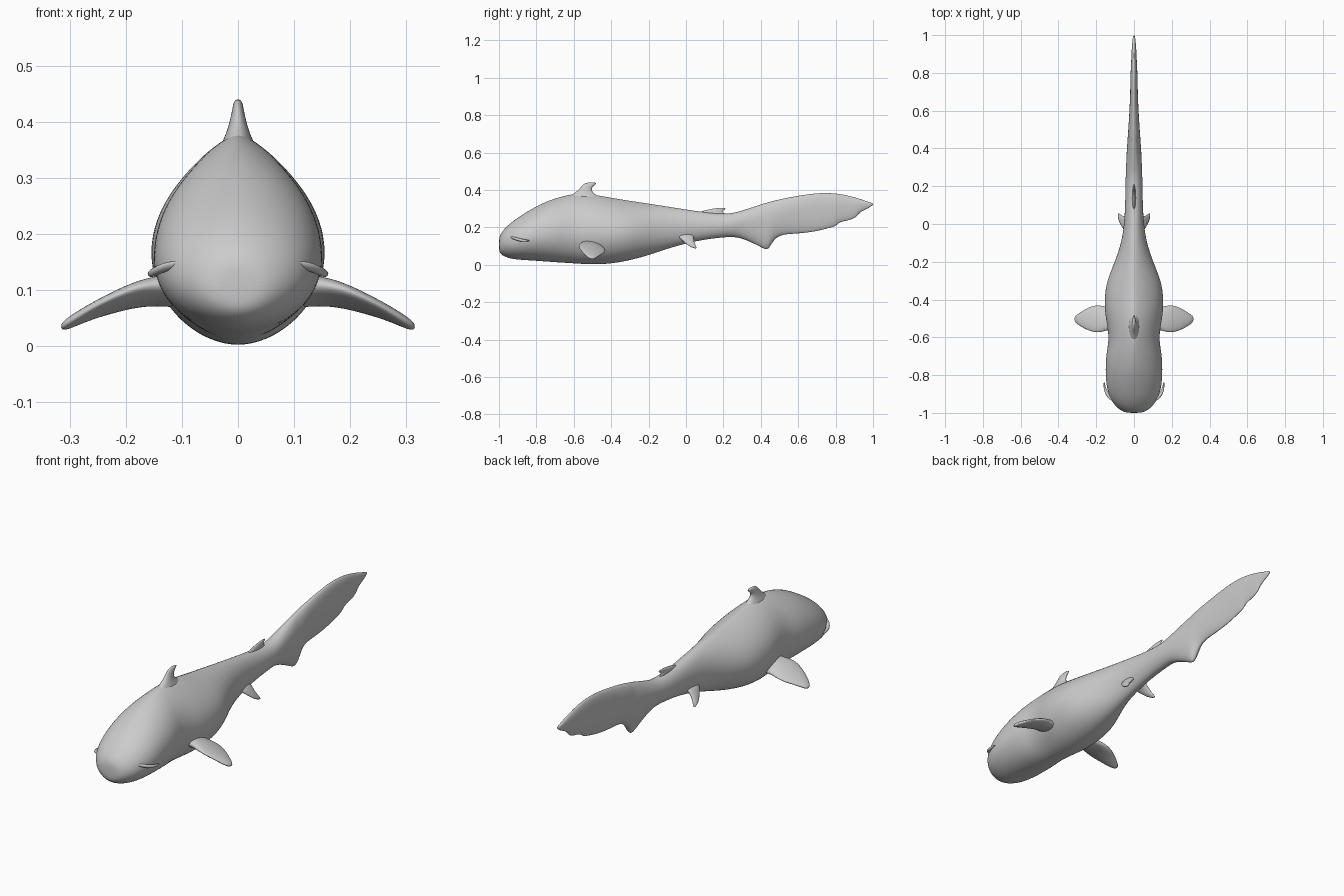
import bpy, bmesh, math
from mathutils import Vector


def loft(name, rings, level):
    """Skin closed rings of points, cap the ends and smooth the result."""
    bm = bmesh.new()
    loops = [[bm.verts.new(p) for p in r] for r in rings]
    n = len(loops[0])
    for a, b in zip(loops, loops[1:]):
        for i in range(n):
            j = (i + 1) % n
            bm.faces.new((a[i], a[j], b[j], b[i]))
    bm.faces.new(loops[0][::-1])
    bm.faces.new(loops[-1])
    bmesh.ops.recalc_face_normals(bm, faces=bm.faces)
    me = bpy.data.meshes.new(name)
    bm.to_mesh(me)
    bm.free()
    me.polygons.foreach_set("use_smooth", [True] * len(me.polygons))
    ob = bpy.data.objects.new(name, me)
    bpy.context.collection.objects.link(ob)
    sub = ob.modifiers.new("smooth", 'SUBSURF')
    sub.levels = sub.render_levels = level
    return ob


def spow(v, p):
    return math.copysign(abs(v) ** p, v)


def body_ring(y, top, bot, w, mid, p, n=28):
    """Cross-section: widest at a fraction of the height, narrow above."""
    zm = bot + (top - bot) * mid
    pts = []
    for i in range(n):
        t = 2 * math.pi * i / n
        s, c = math.sin(t), math.cos(t)
        q = p if s > 0 else 1.05
        pts.append((w * spow(c, q), y, zm + s * ((top - zm) if s > 0 else (zm - bot))))
    return pts


def fin(name, stations, n=14):
    """Stations: leading point, trailing point, half thickness."""
    rings = []
    span = (Vector(stations[-1][0]) + Vector(stations[-1][1])
            - Vector(stations[0][0]) - Vector(stations[0][1])).normalized()
    for lead, trail, th in stations:
        a, b = Vector(lead), Vector(trail)
        mid, half = (a + b) / 2, (b - a) / 2
        side = half.cross(span).normalized() * th
        rings.append([mid + half * math.cos(2 * math.pi * i / n) * 1.03
                      + side * math.sin(2 * math.pi * i / n) for i in range(n)])
    return loft(name, rings, 2)


def flip(stations):
    m = lambda p: (-p[0], p[1], p[2])
    return [(m(a), m(b), t) for a, b, t in stations]


# Head and trunk: y, top, bottom, half width, widest height, upper pinch
trunk = [
    (-1.0, .135, .08, .03, .5, 1), (-.993, .165, .058, .062, .48, 1),
    (-.965, .2, .04, .1, .5, 1), (-.92, .24, .028, .13, .48, 1.05),
    (-.85, .285, .024, .149, .46, 1.1), (-.77, .33, .018, .152, .46, 1.2),
    (-.69, .36, .012, .149, .46, 1.35), (-.62, .378, .008, .134, .46, 1.5),
    (-.55, .382, .003, .14, .46, 1.6), (-.47, .373, 0, .156, .46, 1.6),
    (-.38, .356, .008, .157, .46, 1.6), (-.3, .343, .023, .145, .46, 1.6),
    (-.2, .328, .05, .102, .47, 1.4), (-.1, .312, .085, .067, .5, 1.2),
    (0, .296, .114, .052, .5, 1), (.1, .281, .135, .047, .5, 1),
    (.2, .272, .147, .045, .5, 1), (.26, .278, .149, .044, .55, 1)]
# Tail blade continues the trunk: y, top, bottom, half width
tail = [(.3, .29, .14, .042), (.36, .31, .115, .04), (.41, .327, .088, .037),
        (.435, .333, .077, .035), (.455, .339, .105, .034), (.49, .348, .163, .031),
        (.6, .37, .165, .024), (.7, .384, .178, .02), (.77, .384, .198, .019),
        (.8, .381, .205, .018), (.82, .379, .228, .017), (.86, .372, .235, .015),
        (.91, .358, .25, .013), (.925, .354, .28, .012), (.965, .34, .297, .009),
        (.99, .331, .312, .006), (1.0, .327, .32, .003)]
rings = [body_ring(*s) for s in trunk]
rings += [body_ring(*s, .6, 1) for s in tail]
loft("body_and_tail", rings, 2)

# Fins on the back
fin("front_dorsal_fin", [((0, y0, z), (0, y1, z), t) for z, y0, y1, t in [
    (.34, -.65, -.43, .04), (.37, -.62, -.475, .026), (.39, -.585, -.503, .018),
    (.41, -.566, -.506, .013), (.425, -.555, -.49, .01), (.435, -.54, -.478, .008),
    (.44, -.525, -.485, .004)]])
fin("rear_dorsal_fin", [((0, y0, z), (0, y1, z), t) for z, y0, y1, t in [
    (.25, .02, .24, .012), (.275, .06, .205, .01), (.287, .085, .19, .008),
    (.297, .125, .212, .006), (.304, .17, .214, .003)]])

# Paired side fins
pectoral = [((.08, -.56, .115), (.08, -.44, .085), .035),
            ((.14, -.56, .113), (.14, -.44, .085), .025),
            ((.18, -.575, .106), (.18, -.43, .08), .02),
            ((.22, -.572, .09), (.22, -.432, .068), .016),
            ((.26, -.555, .07), (.26, -.452, .056), .013),
            ((.295, -.535, .048), (.295, -.475, .042), .011),
            ((.316, -.515, .034), (.316, -.49, .032), .007)]
pelvic = [((.025, -.055, .165), (.025, .045, .165), .016),
          ((.05, -.035, .145), (.05, .04, .14), .012),
          ((.066, -.01, .122), (.066, .045, .115), .01),
          ((.078, .01, .105), (.076, .054, .098), .007),
          ((.086, .04, .09), (.084, .058, .086), .004)]
# Lip fold at each corner of the mouth
lip = [((.095, -.945, .152), (.1, -.935, .14), .005),
       ((.122, -.93, .152), (.125, -.918, .135), .009),
       ((.143, -.905, .145), (.143, -.895, .127), .009),
       ((.156, -.87, .136), (.155, -.87, .122), .007),
       ((.159, -.835, .132), (.158, -.835, .126), .003)]
for part, st in (("pectoral_fin", pectoral), ("pelvic_fin", pelvic), ("lip_fold", lip)):
    fin(part + "_right", st)
    fin(part + "_left", flip(st))
